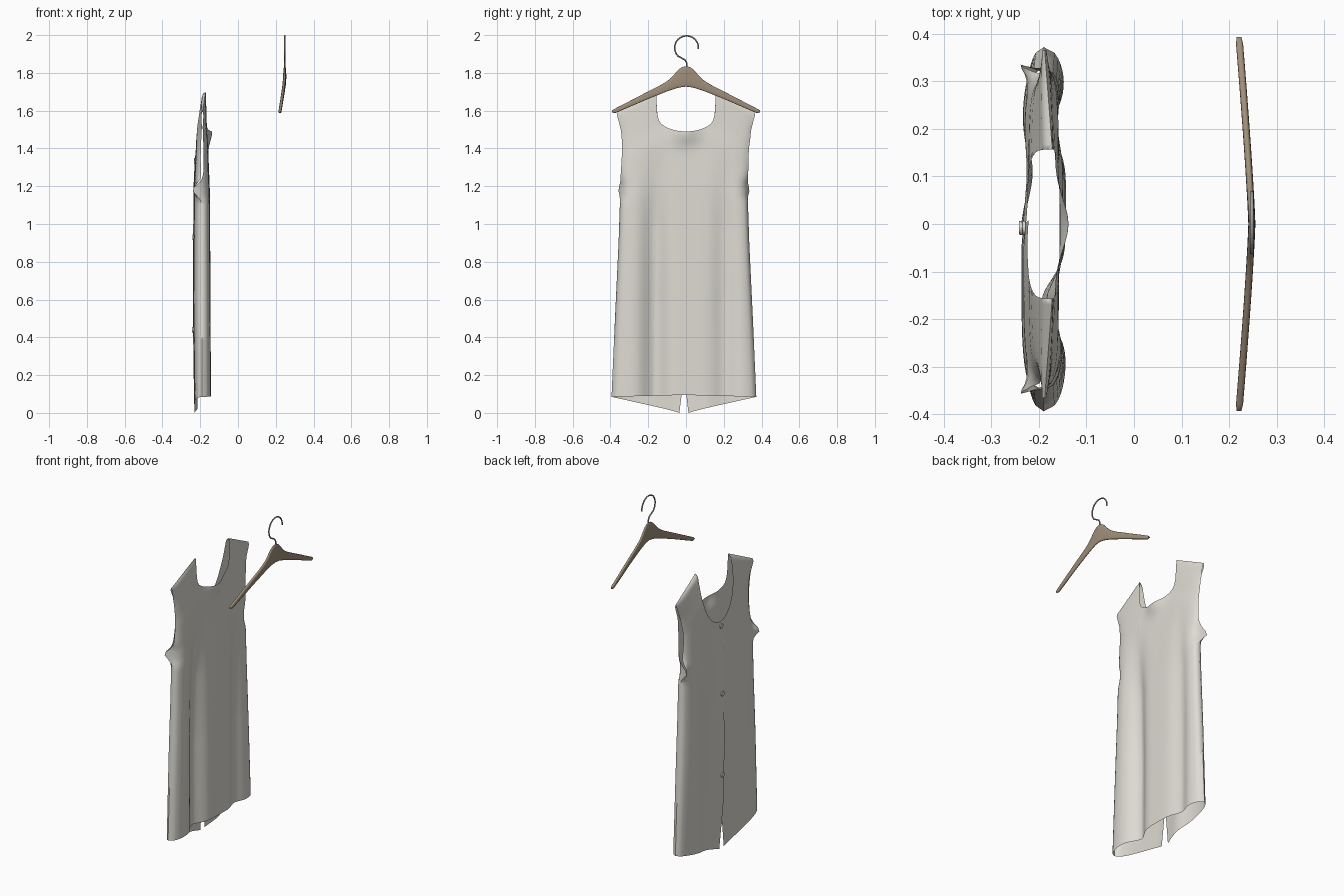
import bpy, bmesh, math
from mathutils import Vector

if "Cube" in bpy.data.objects:
    bpy.data.objects.remove(bpy.data.objects["Cube"])


def material(name, color):
    m = bpy.data.materials.new(name)
    m.use_nodes = True
    m.diffuse_color = (*color, 1)
    m.node_tree.nodes["Principled BSDF"].inputs["Base Color"].default_value = (*color, 1)
    return m


FABRIC = material("pale grey fabric", (0.73, 0.71, 0.65))
WOOD = material("brown wood", (0.35, 0.275, 0.195))
METAL = material("grey metal", (0.36, 0.35, 0.34))


def interp(points, t):
    """Piecewise linear lookup."""
    if t <= points[0][0]:
        return points[0][1]
    for (a, p), (b, q) in zip(points, points[1:]):
        if t <= b:
            return p + (q - p) * (t - a) / (b - a)
    return points[-1][1]


def finish(bm, name, mat, angle=50):
    bmesh.ops.recalc_face_normals(bm, faces=bm.faces)
    mesh = bpy.data.meshes.new(name)
    bm.to_mesh(mesh)
    bm.free()
    obj = bpy.data.objects.new(name, mesh)
    bpy.context.collection.objects.link(obj)
    mesh.materials.append(mat)
    bpy.ops.object.select_all(action="DESELECT")
    obj.select_set(True)
    bpy.context.view_layer.objects.active = obj
    bpy.ops.object.shade_smooth_by_angle(angle=math.radians(angle))


def skin(bm, grid, closed=False):
    """Joins rows of points with quads."""
    rows = [[bm.verts.new(p) for p in row] for row in grid]
    for r, s in zip(rows, rows[1:]):
        n = len(r)
        for i in range(n if closed else n - 1):
            j = (i + 1) % n
            bm.faces.new((r[i], r[j], s[j], s[i]))
    return rows


# Garment shape: half width, depth and folds
NECK = 0.43          # where the strap begins, as a share of the half width
UNDERARM = 1.18
WIDTH = [(0, 0.386), (0.09, 0.383), (0.5, 0.365), (0.9, 0.346), (1.14, 0.338),
         (1.18, 0.348), (1.22, 0.338), (1.4, 0.335), (1.5, 0.345), (1.58, 0.366)]
DEPTH = [(0, 1), (0.8, 0.92), (1.2, 0.85), (1.45, 0.62), (1.6, 0.36),
         (1.675, 0.22), (1.69, 0.15), (1.7, 0)]


def bell(d, w):
    return math.exp(-(d / w) ** 2)


def arm_opening(z):
    t = (z - UNDERARM) / (1.58 - UNDERARM)
    return math.sin(math.pi * t) if 0 < t < 1 else 0


def slope(u):
    return max(0, u - NECK) / (1 - NECK)


def surface_x(u, z, y, front):
    depth = interp(DEPTH, z + 0.105 * slope(u))
    seam = -0.172 - 0.016 * slope(u)
    mid = seam + (-0.19 - seam) * min(1, depth * 2)
    mid -= 0.05 * bell(z - UNDERARM, 0.04) * u ** 16
    full = math.sqrt(max(0, 1 - u ** 6))
    # near the seam the strap rolls over at full width
    full = max(full, 0.25 * arm_opening(z), min(1, max(0, z - 1.5) * 8) * 0.8)
    # vertical folds deepen towards the hem
    low = interp([(0.6, 1), (1.0, 0.75), (1.4, 0)], z) * (1 - u ** 8)
    if front:
        belly = interp([(0, 0.04), (0.6, 0.05), (1.4, 0.05)], z)
        return mid - belly * depth * full + low * 0.017 * bell(y - 0.11, 0.07)
    neck_drop = 0.026 * bell(u, 0.2) * bell(z - 1.49, 0.065)
    folds = 0.05 * bell(y + 0.165, 0.065) + 0.028 * bell(y - 0.205, 0.06)
    return mid + 0.056 * depth * full * (0.84 + 0.16 * u * u) - low * folds + neck_drop


def panel(bm, side, front, rows=64, cols=18):
    us = [NECK * (1 - (1 - k / cols) ** 2.2) for k in range(cols)]
    us += [NECK + (1 - NECK) * k / cols for k in range(cols + 1)]
    grid = []
    for u in us:
        r = min(1, u / NECK)
        scoop = 1 - math.sqrt(1 - r * r)
        if u >= NECK:
            top = 1.7 - 0.105 * slope(u)
        elif front:
            top = 1.36 + 0.24 * scoop + 0.1 * r ** 30
        else:
            top = 1.49 + 0.08 * scoop + 0.13 * r ** 40
        hem = 0.085 * u if front else 0.085 + 0.01 * (1 - u)
        line = []
        for k in range(rows + 1):
            z = top - (top - hem) * (1 - k / rows) ** 1.3
            shift = -0.011 * interp([(0, 1), (1.2, 1), (1.45, 0)], z)
            y = u * interp(WIDTH, z)
            x_off = 0
            if front:
                # overlapping placket that parts towards the hem
                y += interp([(0, 0.024), (0.3, -0.012)], z) * (1 - u) ** 6
                y -= 0.025 * arm_opening(z) * u ** 4
                x_off = -0.003 * side * bell(u, 0.08)
            y = side * y + shift
            line.append((surface_x(u, z, y, front) + x_off, y, z))
        grid.append(line)
    skin(bm, grid)


# Sleeveless top: back and two front halves, sewn at sides and shoulders
bm = bmesh.new()
for side in (1, -1):
    for front in (False, True):
        panel(bm, side, front)
bmesh.ops.remove_doubles(bm, verts=bm.verts, dist=0.0004)
finish(bm, "sleeveless_top", FABRIC, 60)

# Buttons down the front opening
for i, z in enumerate((1.335, 0.93, 0.44)):
    bpy.ops.mesh.primitive_cylinder_add(
        vertices=20, radius=0.014, depth=0.006, rotation=(0, math.pi / 2, 0),
        location=(surface_x(0, z, -0.011, True) - 0.005, -0.008, z))
    button = bpy.context.object
    button.name = f"button_{i + 1}"
    button.data.materials.append(FABRIC)
    bpy.ops.object.shade_smooth_by_angle(angle=math.radians(40))

# Wooden hanger: rounded sections swept from tip to tip
TOP = [(0, 1.835), (0.02, 1.832), (0.04, 1.818), (0.065, 1.788), (0.09, 1.763),
       (0.13, 1.738), (0.2, 1.702), (0.385, 1.606), (0.393, 1.598)]
BOTTOM = [(0, 1.727), (0.04, 1.722), (0.1, 1.702), (0.2, 1.662), (0.375, 1.587), (0.393, 1.591)]


def squared(v):
    return math.copysign(abs(v) ** 0.7, v)


bm = bmesh.new()
grid = []
count, ring = 72, 24
for k in range(count + 1):
    y = 0.393 * math.sin(math.pi * (k / count - 0.5))
    a = abs(y)
    hi, lo = interp(TOP, a), interp(BOTTOM, a)
    x = 0.248 - 0.027 * (a / 0.393) ** 1.2
    thick = interp([(0, 0.0075), (0.38, 0.0075), (0.393, 0.005)], a)
    loop = []
    for j in range(ring):
        angle = math.tau * (j + 0.5) / ring
        c, s = squared(math.cos(angle)), squared(math.sin(angle))
        loop.append((x + thick * c, y, (hi + lo) / 2 + (hi - lo) / 2 * s))
    grid.append(loop)
rows = skin(bm, grid, closed=True)
for end in (rows[0], rows[-1]):
    bm.faces.new(end)
finish(bm, "hanger_body", WOOD)

# Wire hook: stem, then a round crook open at one side
path = [Vector((0.248, y, z)) for y, z in ((0.004, 1.82), (0.005, 1.85), (-0.004, 1.867), (-0.025, 1.88))]
for k in range(25):
    a = math.radians(225 - 230 * k / 24)
    path.append(Vector((0.248, 0.003 + 0.063 * math.cos(a), 1.933 + 0.063 * math.sin(a))))
curve = bpy.data.curves.new("hanger_hook", "CURVE")
curve.dimensions = "3D"
curve.bevel_depth = 0.004
curve.bevel_resolution = 4
curve.use_fill_caps = True
spline = curve.splines.new("POLY")
spline.points.add(len(path) - 1)
for point, p in zip(spline.points, path):
    point.co = (*p, 1)
hook = bpy.data.objects.new("hanger_hook", curve)
curve.materials.append(METAL)
bpy.context.collection.objects.link(hook)
